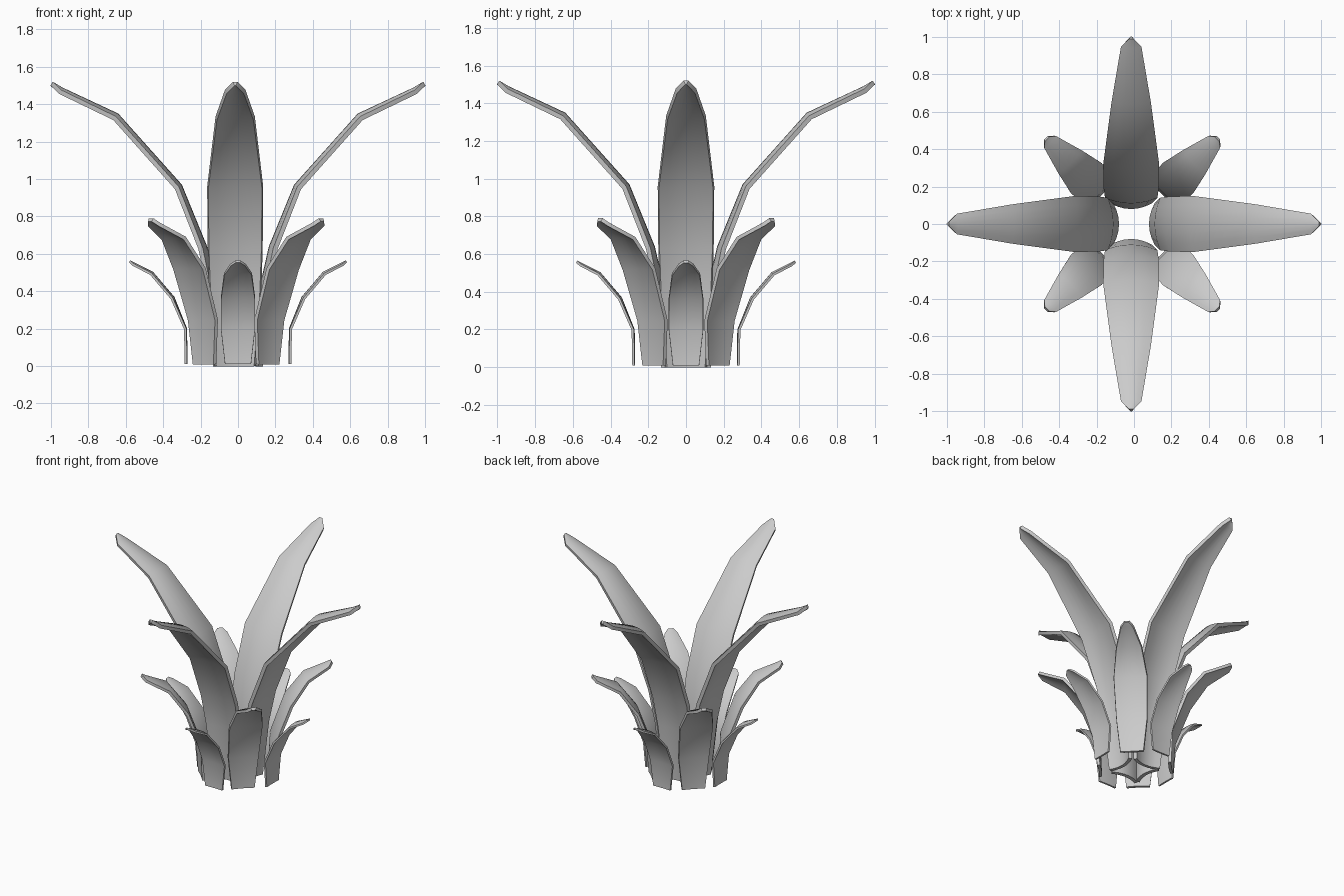
import bpy, bmesh, math
from mathutils import Vector

cube = bpy.data.objects.get("Cube")
if cube:
    bpy.data.objects.remove(cube, do_unlink=True)

leaf_grey = bpy.data.materials.new("leaf_grey")
leaf_grey.use_nodes = True
leaf_grey.diffuse_color = (0.6, 0.6, 0.6, 1)
bsdf = leaf_grey.node_tree.nodes["Principled BSDF"]
bsdf.inputs["Base Color"].default_value = (0.6, 0.6, 0.6, 1)
bsdf.inputs["Roughness"].default_value = 0.8

ACROSS = 6  # strips across each blade


def make_leaf(name, profile, angle, thickness, shift=0.0):
    """Curved blade; profile rows are radius, height, half width, edge droop."""
    out = Vector((math.cos(angle), math.sin(angle), 0))
    side = Vector((-math.sin(angle), math.cos(angle), 0))
    up = Vector((0, 0, 1))
    bm = bmesh.new()
    rows = []
    for i, (r, z, w, droop) in enumerate(profile):
        a, b = profile[max(i - 1, 0)], profile[min(i + 1, len(profile) - 1)]
        along = Vector((b[0] - a[0], b[1] - a[1])).normalized()
        under = out * along.y - up * along.x
        if i == 0:
            under = out  # keep the foot level
        row = []
        for j in range(ACROSS + 1):
            u = 2 * j / ACROSS - 1
            p = out * r + up * z + side * (w * u) + under * (droop * u * u)
            row.append(bm.verts.new(p + Vector((shift, 0, 0))))
        rows.append(row)
    for low, high in zip(rows, rows[1:]):
        for j in range(ACROSS):
            bm.faces.new((low[j], high[j], high[j + 1], low[j + 1]))
    mesh = bpy.data.meshes.new(name)
    bm.to_mesh(mesh)
    bm.free()
    mesh.materials.append(leaf_grey)
    obj = bpy.data.objects.new(name, mesh)
    bpy.context.collection.objects.link(obj)
    bpy.ops.object.select_all(action='DESELECT')
    obj.select_set(True)
    bpy.context.view_layer.objects.active = obj
    solid = obj.modifiers.new("thickness", 'SOLIDIFY')
    solid.thickness = thickness
    solid.offset = -1
    bpy.ops.object.modifier_apply(modifier="thickness")
    bpy.ops.object.shade_smooth_by_angle(angle=math.radians(40))


inner = [(0.08, 0.0, 0.11, 0.03), (0.11, 0.4, 0.14, 0.03),
         (0.165, 0.64, 0.147, 0.025), (0.30, 0.97, 0.15, 0.02),
         (0.64, 1.35, 0.105, 0.02), (0.94, 1.49, 0.055, 0.015),
         (0.99, 1.52, 0.012, 0.0)]
middle = [(0.225, 0.01, 0.08, 0.005), (0.235, 0.25, 0.105, 0.008),
          (0.335, 0.53, 0.115, 0.012), (0.46, 0.70, 0.088, 0.012),
          (0.615, 0.775, 0.045, 0.01), (0.642, 0.79, 0.018, 0.0)]
outer = [(0.27, 0.01, 0.07, 0.002), (0.272, 0.2, 0.092, 0.004),
         (0.34, 0.37, 0.092, 0.01), (0.455, 0.505, 0.075, 0.01),
         (0.555, 0.555, 0.04, 0.008), (0.577, 0.565, 0.014, 0.0)]

# Three rings of four leaves
for k in range(4):
    turn = k * math.pi / 2
    make_leaf(f"inner_leaf_{k + 1}", inner, turn, 0.025, -0.015 if k % 2 else 0)
    make_leaf(f"middle_leaf_{k + 1}", middle, turn + math.pi / 4, 0.02, -0.01)
    make_leaf(f"outer_leaf_{k + 1}", outer, turn, 0.013)
